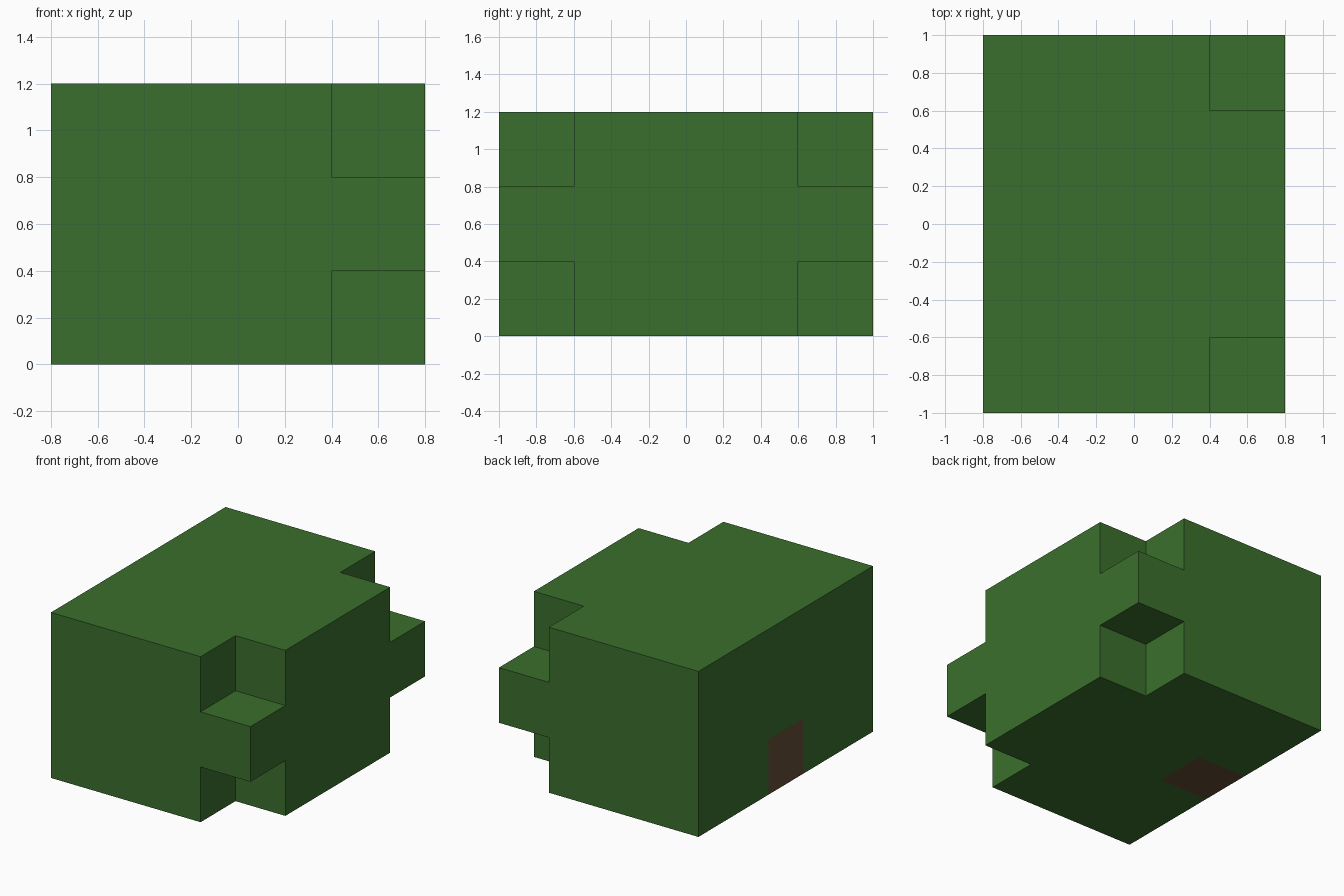
import bpy, bmesh
from itertools import product
from mathutils import Vector

if "Cube" in bpy.data.objects:
    bpy.data.objects.remove(bpy.data.objects["Cube"], do_unlink=True)

CELL = 0.4
NX, NY, NZ = 4, 5, 3
ORIGIN = Vector((-NX / 2, -NY / 2, 0))


def make_material(name, rgb):
    mat = bpy.data.materials.new(name)
    mat.use_nodes = True
    mat.diffuse_color = (*rgb, 1)
    mat.node_tree.nodes["Principled BSDF"].inputs["Base Color"].default_value = (*rgb, 1)
    return mat


def block_part(name, cells, mat):
    """Outer skin of a set of grid blocks, merged into large flat faces."""
    bm = bmesh.new()
    for cell in cells:
        centre = Vector(cell) + Vector((0.5, 0.5, 0.5)) + ORIGIN
        for axis, sign in product(range(3), (-1, 1)):
            neighbour = list(cell)
            neighbour[axis] += sign
            if tuple(neighbour) in cells:
                continue
            n, u = Vector(), Vector()
            n[axis] = sign / 2
            u[(axis + 1) % 3] = 0.5
            v = 2 * n.cross(u)
            corners = (n - u - v, n + u - v, n + u + v, n - u + v)
            bm.faces.new([bm.verts.new((centre + c) * CELL) for c in corners])
    bmesh.ops.remove_doubles(bm, verts=bm.verts[:], dist=0.001)
    bmesh.ops.dissolve_limit(bm, angle_limit=0.01, verts=bm.verts[:], edges=bm.edges[:])
    bmesh.ops.recalc_face_normals(bm, faces=bm.faces[:])
    mesh = bpy.data.meshes.new(name)
    bm.to_mesh(mesh)
    bm.free()
    mesh.materials.append(mat)
    obj = bpy.data.objects.new(name, mesh)
    bpy.context.collection.objects.link(obj)
    return obj


# Trunk block, flush with the -x side and the base
trunk = {(0, NY // 2, 0)}

# Leaf block with its four +x corners notched, top and bottom
notches = set(product((NX - 1,), (0, NY - 1), (0, NZ - 1)))
leaves = set(product(range(NX), range(NY), range(NZ))) - notches - trunk

block_part("leaf_canopy", leaves, make_material("leaf green", (0.044, 0.159, 0.026)))
block_part("trunk", trunk, make_material("bark brown", (0.125, 0.075, 0.036)))
